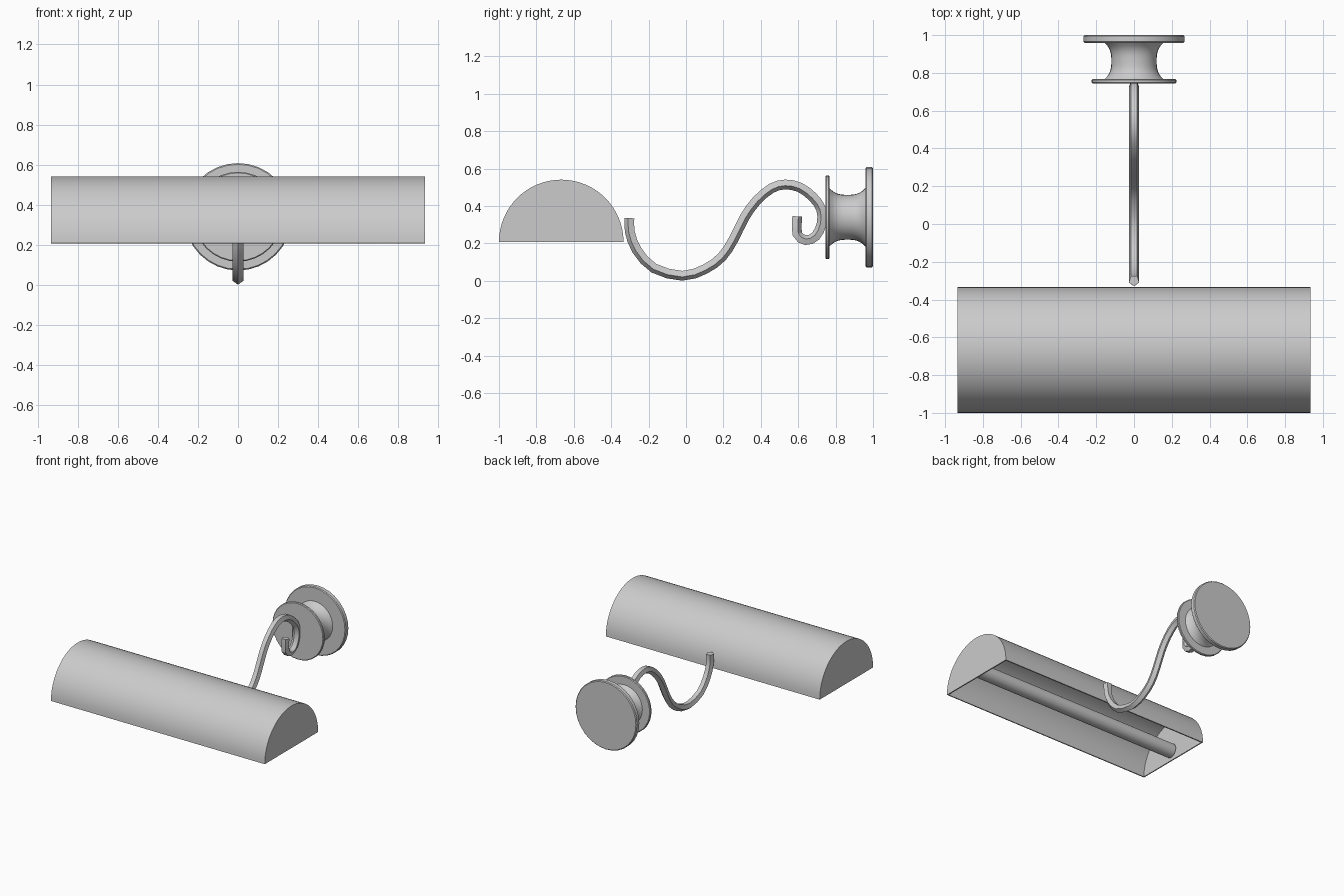
import bpy, bmesh, math
from mathutils import Vector

cube = bpy.data.objects.get("Cube")
if cube:
    bpy.data.objects.remove(cube, do_unlink=True)

metal = bpy.data.materials.new("grey metal")
metal.use_nodes = True
grey = (0.6, 0.6, 0.6, 1)
metal.diffuse_color = grey
metal.node_tree.nodes["Principled BSDF"].inputs["Base Color"].default_value = grey


def finish(name, bm, wall=0):
    """Turn a bmesh into an object, with an optional inward wall and sharp edges kept."""
    bmesh.ops.recalc_face_normals(bm, faces=bm.faces)
    mesh = bpy.data.meshes.new(name)
    bm.to_mesh(mesh)
    bm.free()
    obj = bpy.data.objects.new(name, mesh)
    bpy.context.collection.objects.link(obj)
    mesh.materials.append(metal)
    bpy.ops.object.select_all(action="DESELECT")
    obj.select_set(True)
    bpy.context.view_layer.objects.active = obj
    if wall:
        shell = obj.modifiers.new("wall", "SOLIDIFY")
        shell.thickness = wall
        shell.offset = -1
        shell.use_even_offset = True
        bpy.ops.object.modifier_apply(modifier=shell.name)
    bpy.ops.object.shade_smooth_by_angle(angle=math.radians(30))


def loft(name, rings):
    """Skin a list of closed rings and cap both ends."""
    bm = bmesh.new()
    loops = [[bm.verts.new(p) for p in ring] for ring in rings]
    for a, b in zip(loops, loops[1:]):
        for i in range(len(a)):
            j = (i + 1) % len(a)
            bm.faces.new((a[i], a[j], b[j], b[i]))
    bm.faces.new(loops[0])
    bm.faces.new(loops[-1])
    finish(name, bm)


def lathe(name, profile, centre, axis, sides):
    """Revolve (distance along axis, radius) pairs about an axis."""
    u = Vector((0, 0, 1))
    v = axis.cross(u)
    angles = [math.tau * i / sides for i in range(sides)]
    loft(name, [[centre + axis * d + (u * math.cos(a) + v * math.sin(a)) * r
                 for a in angles] for d, r in profile])


def spline(points, steps):
    """Catmull-Rom samples through the points."""
    p = [Vector(q) for q in points]
    p = [2 * p[0] - p[1]] + p + [2 * p[-1] - p[-2]]
    out = []
    for a, b, c, d in zip(p, p[1:], p[2:], p[3:]):
        for s in range(steps):
            t = s / steps
            out.append(0.5 * (2 * b + (c - a) * t + (2 * a - 5 * b + 4 * c - d) * t ** 2
                              + (3 * b - a - 3 * c + d) * t ** 3))
    return out + [p[-2]]


# Half-round lamp shade: thin shell, open underneath
R, HALF, BASE = 0.333, 0.934, 0.208
bm = bmesh.new()
ends = []
for x in (-HALF, HALF):
    ends.append([bm.verts.new((x, -0.667 - R * math.cos(math.pi * i / 32),
                               BASE + R * math.sin(math.pi * i / 32))) for i in range(33)])
for i in range(32):
    bm.faces.new((ends[0][i], ends[0][i + 1], ends[1][i + 1], ends[1][i]))
for end in ends:
    bm.faces.new(end)
finish("lamp_shade", bm, wall=0.009)

# Straight tube bulb
lathe("tube_bulb", [(-0.91, 0.055), (0.91, 0.055)],
      Vector((0, -0.667, 0.275)), Vector((1, 0, 0)), 24)

# Curved arm with a pentagonal section, its ridge on the underside, ending in a scroll
path = spline([(-0.30, 0.335), (-0.297, 0.26), (-0.26, 0.165), (-0.17, 0.07), (-0.02, 0.03),
               (0.1, 0.065), (0.19, 0.13), (0.25, 0.22), (0.31, 0.34), (0.375, 0.43),
               (0.455, 0.497), (0.53, 0.518), (0.61, 0.502), (0.68, 0.45), (0.725, 0.385),
               (0.728, 0.305), (0.695, 0.237), (0.64, 0.215), (0.592, 0.25), (0.592, 0.345)], 2)
rings = []
for i, p in enumerate(path):
    t = (path[min(i + 1, len(path) - 1)] - path[max(i - 1, 0)]).normalized()
    n = Vector((-t.y, t.x))
    ring = []
    for k in range(5):
        a = math.tau * k / 5
        q = p - n * 0.029 * math.cos(a)
        ring.append((0.029 * math.sin(a), q.x, q.y))
    rings.append(ring)
loft("curved_arm", rings)


# Wall mount: two discs joined by a waisted neck, turned as one piece
def disc(y0, y1, rad, bev):
    return [(y0, rad - bev), (y0 + bev, rad), (y1 - bev, rad), (y1, rad - bev)]


neck = [(0.767 + 0.192 * i / 12, 0.12 + 0.036 * abs(i / 6 - 1) ** 3) for i in range(13)]
lathe("wall_mount", disc(0.745, 0.767, 0.224, 0.005) + neck + disc(0.959, 1.0, 0.268, 0.006),
      Vector((0, 0, 0.34)), Vector((0, 1, 0)), 32)
